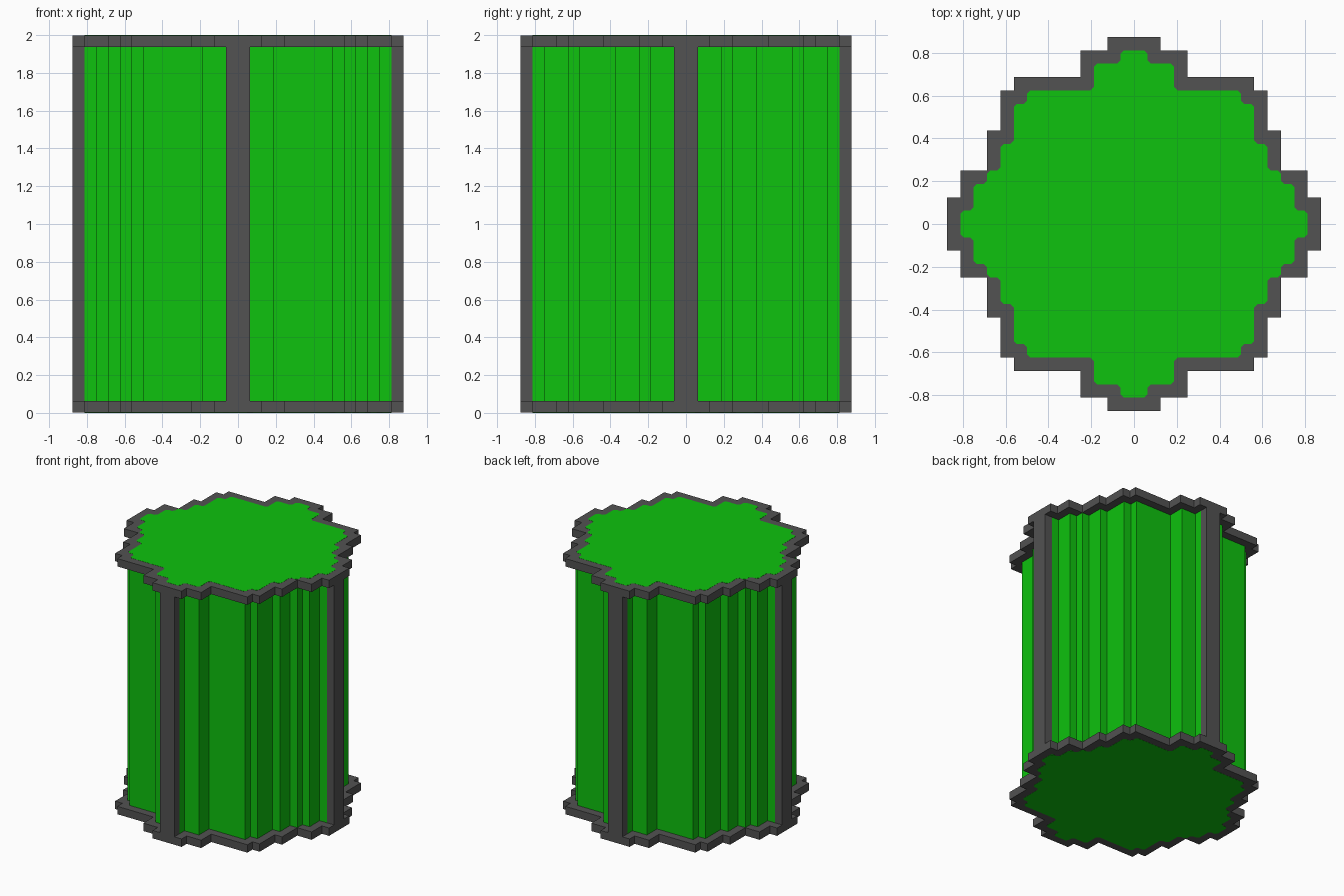
import bpy
import bmesh
from mathutils import Vector

if "Cube" in bpy.data.objects:
    bpy.data.objects.remove(bpy.data.objects["Cube"], do_unlink=True)

U = 1 / 16  # grid unit of the blocky shape


def make_material(name, rgb):
    mat = bpy.data.materials.new(name)
    mat.use_nodes = True
    mat.diffuse_color = (*rgb, 1)
    mat.node_tree.nodes["Principled BSDF"].inputs["Base Color"].default_value = (*rgb, 1)
    return mat


GREEN = make_material("bright green", (0.0044, 0.54, 0.0044))
GREY = make_material("dark grey", (0.085, 0.085, 0.085))


def mirror_quadrant(points):
    """Close a quarter outline (from +y round to +x) into a full loop."""
    back = points[::-1]
    return ([(x, y) for x, y in points] + [(x, -y) for x, y in back]
            + [(-x, -y) for x, y in points] + [(-x, y) for x, y in back])


def chamfer(loop, size):
    """Cut every corner of a loop, inner and outer ones alike."""
    result = []
    for i, p in enumerate(loop):
        p = Vector(p)
        for q in (loop[i - 1], loop[(i + 1) % len(loop)]):
            result.append(tuple(p + (Vector(q) - p).normalized() * size))
    return result


def prism(name, loop, z0, z1, mat):
    """Extrude a flat outline, given in grid units, from z0 to z1."""
    bm = bmesh.new()
    base = bm.faces.new([bm.verts.new((x * U, y * U, z0)) for x, y in loop])
    top = bmesh.ops.extrude_face_region(bm, geom=[base], use_keep_orig=True)["geom"]
    verts = [g for g in top if isinstance(g, bmesh.types.BMVert)]
    bmesh.ops.translate(bm, vec=(0, 0, z1 - z0), verts=verts)
    bmesh.ops.recalc_face_normals(bm, faces=bm.faces)
    mesh = bpy.data.meshes.new(name)
    bm.to_mesh(mesh)
    bm.free()
    mesh.materials.append(mat)
    obj = bpy.data.objects.new(name, mesh)
    bpy.context.collection.objects.link(obj)
    return obj


# Stepped outlines of the rim and of the narrower body
rim = mirror_quadrant([(2, 14), (2, 13), (4, 13), (4, 11), (9, 11), (9, 10), (10, 10),
                       (10, 7), (11, 7), (11, 4), (13, 4), (13, 2), (14, 2)])
core = mirror_quadrant([(1, 13), (1, 12), (3, 12), (3, 10), (8, 10), (8, 9), (9, 9),
                        (9, 6), (10, 6), (10, 4), (11, 4), (11, 3), (12, 3), (12, 1), (13, 1)])
panel = chamfer(core, 0.25)

# Body column
prism("body", core, U, 2 - U, GREEN)

# Top and bottom slabs with thin green panels
SKIN = 0.001
prism("bottom_rim", rim, SKIN, U, GREY)
prism("top_rim", rim, 2 - U, 2 - SKIN, GREY)
prism("bottom_panel", panel, 0, 2 * SKIN, GREEN)
prism("top_panel", panel, 2 - 2 * SKIN, 2, GREEN)

# Four upright posts, flush with the rims
post = [(-1, 13), (1, 13), (1, 14), (-1, 14)]
for name in ("back_post", "right_post", "front_post", "left_post"):
    prism(name, post, U, 2 - U, GREY)
    post = [(-y, x) for x, y in post]
